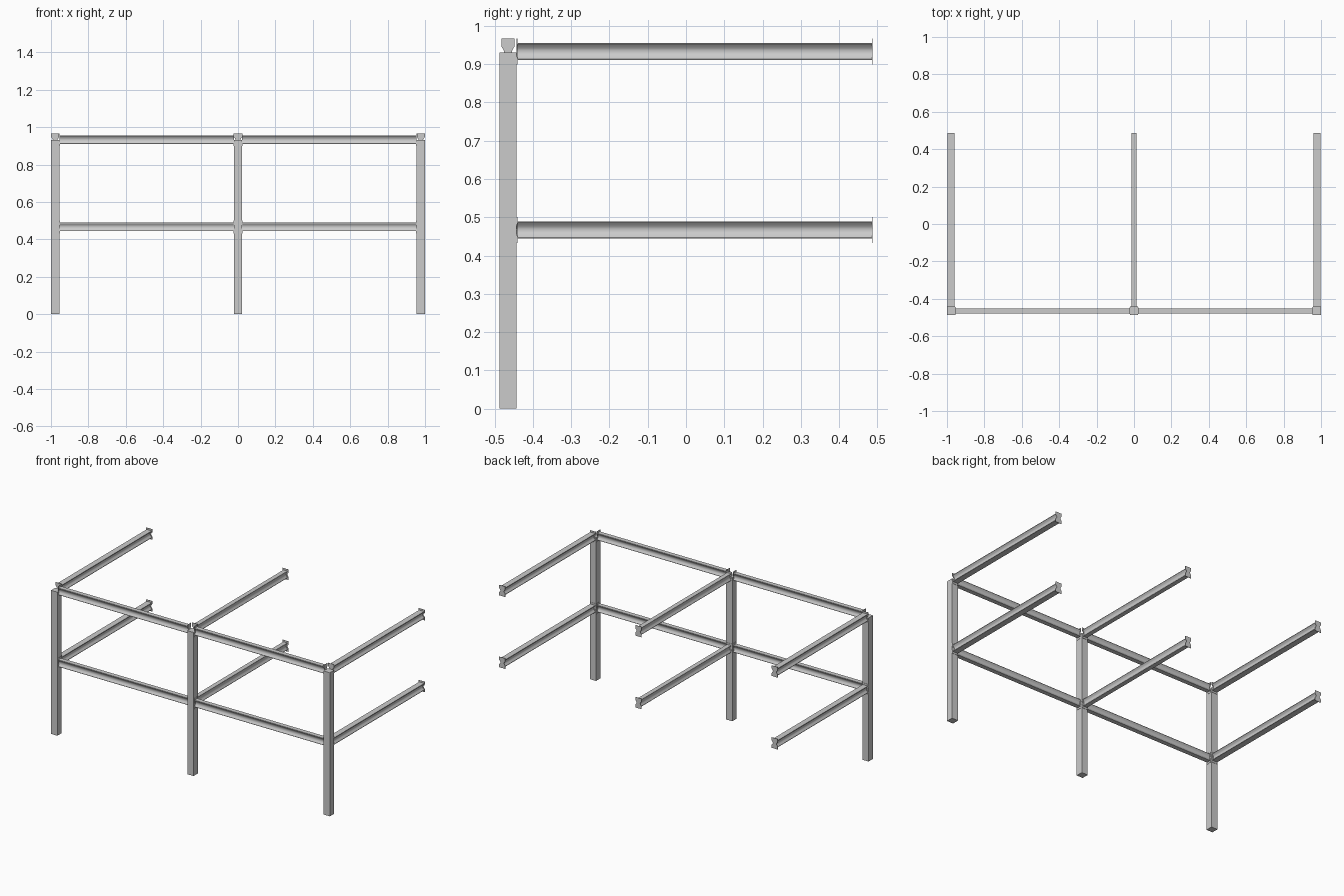
import bpy, bmesh
from math import sin, cos, pi

if "Cube" in bpy.data.objects:
    bpy.data.objects.remove(bpy.data.objects["Cube"])

COL = 0.045            # column width
CX, CY = 0.9775, -0.465
LEVELS = {"lower": 0.467, "upper": 0.933}


def mirror4(quarter):
    """Closed outline from one quarter listed from top-right corner down to the waist."""
    right = quarter + [(u, -v) for u, v in reversed(quarter)]
    return right + [(-u, v) for u, v in reversed(right)]


def waisted(w, h):
    """Beam section: thin flanges with a smoothly hollowed web."""
    f = 0.003
    curve = [(w - 0.62 * w * sin(t * pi / 10), (h - f) * (1 - t / 5)) for t in range(5)]
    return mirror4([(w, h)] + curve)


def end_section(w, h):
    """End plate: broad head and foot tapering to a narrow middle."""
    return mirror4([(w, h), (w, h * 0.42), (w * 0.6, h * 0.06)])


def extrude(bm, outline, axis, fixed, z, a, b):
    def place(u, v, s):
        return (s, fixed + u, z + v) if axis == "x" else (fixed + u, s, z + v)
    rings = [[bm.verts.new(place(u, v, s)) for u, v in outline] for s in (a, b)]
    n = len(outline)
    for i in range(n):
        j = (i + 1) % n
        bm.faces.new((rings[0][i], rings[0][j], rings[1][j], rings[1][i]))
    bm.faces.new(rings[0])
    bm.faces.new(rings[1])


def finish(bm, name, smooth=False):
    bmesh.ops.recalc_face_normals(bm, faces=bm.faces)
    me = bpy.data.meshes.new(name)
    bm.to_mesh(me)
    bm.free()
    ob = bpy.data.objects.new(name, me)
    bpy.context.collection.objects.link(ob)
    if smooth:
        bpy.ops.object.select_all(action="DESELECT")
        ob.select_set(True)
        bpy.context.view_layer.objects.active = ob
        bpy.ops.object.shade_smooth_by_angle()


def beam(name, axis, fixed, z, a, b, w, plate_w):
    bm = bmesh.new()
    extrude(bm, waisted(w, 0.0225), axis, fixed, z, a, b)
    t = 0.002
    for s in (a, b - t):
        extrude(bm, end_section(plate_w, 0.034), axis, fixed, z, s, s + t)
    finish(bm, name, True)


# Square columns
for side, x in (("left", -CX), ("middle", 0), ("right", CX)):
    bm = bmesh.new()
    bmesh.ops.create_cube(bm, size=1)
    for v in bm.verts:
        v.co = (x + v.co.x * COL, CY + v.co.y * COL, (v.co.z + 0.5) * 0.931)
    finish(bm, side + "_column")

for level, z in LEVELS.items():
    # Beams running back from each column
    for side, x in (("left", -CX), ("middle", 0), ("right", CX)):
        w = 0.0145 if x == 0 else 0.0185
        beam(f"{level}_{side}_side_beam", "y", x, z, CY + COL / 2, 0.4875, w, 0.0215)
    # Front beams between columns
    for side, a, b in (("left", -CX + COL / 2, -COL / 2), ("right", COL / 2, CX - COL / 2)):
        beam(f"{level}_{side}_front_beam", "x", CY, z, a, b, 0.0145, 0.0175)
